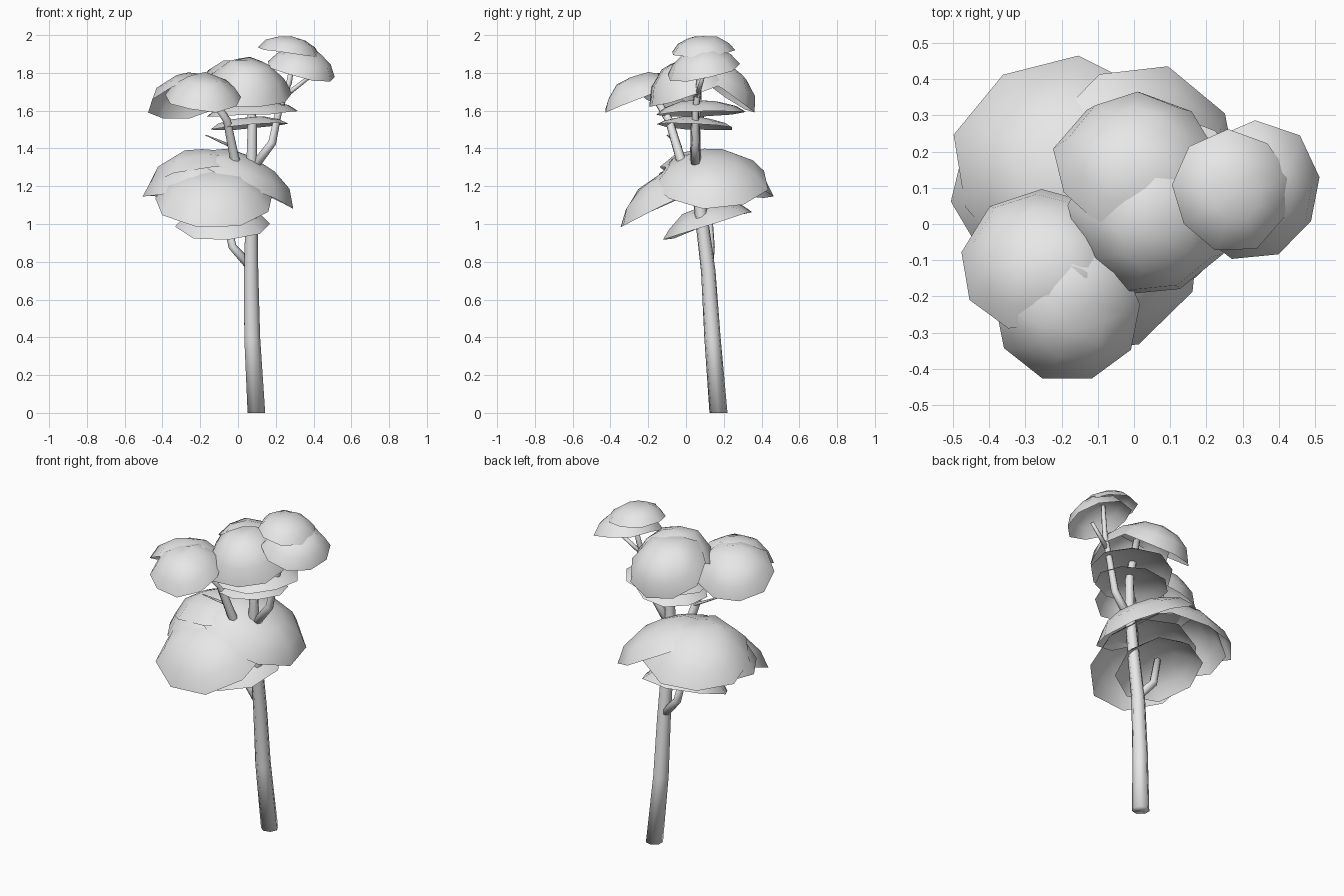
import bpy, bmesh, math, random
from mathutils import Vector, Matrix

random.seed(4)
old = bpy.data.objects.get("Cube")
if old:
    bpy.data.objects.remove(old)

grey = bpy.data.materials.new("pale grey")
grey.use_nodes = True
grey.diffuse_color = (0.8, 0.8, 0.8, 1)
grey.node_tree.nodes["Principled BSDF"].inputs["Base Color"].default_value = (0.8, 0.8, 0.8, 1)


def finish(name, bm):
    mesh = bpy.data.meshes.new(name)
    bm.to_mesh(mesh)
    bm.free()
    mesh.materials.append(grey)
    for p in mesh.polygons:
        p.use_smooth = True
    ob = bpy.data.objects.new(name, mesh)
    bpy.context.collection.objects.link(ob)


def bridge(bm, a, b):
    n = len(a)
    for i in range(n):
        bm.faces.new((a[i], a[(i + 1) % n], b[(i + 1) % n], b[i]))


def limb(name, path, r0, r1, sides=7):
    """Tapered tube along a path."""
    bm = bmesh.new()
    pts = [Vector(p) for p in path]
    rings = []
    for k, p in enumerate(pts):
        d = pts[min(k + 1, len(pts) - 1)] - pts[max(k - 1, 0)]
        if name == "trunk" and k == 0:
            d = Vector((0, 0, 1))
        turn = Vector((0, 0, 1)).rotation_difference(d.normalized())
        r = r0 + (r1 - r0) * k / (len(pts) - 1)
        rings.append([bm.verts.new(p + turn @ Vector((r * math.cos(a), r * math.sin(a), 0)))
                      for a in (math.tau * i / sides for i in range(sides))])
    for a, b in zip(rings, rings[1:]):
        bridge(bm, a, b)
    bm.faces.new(rings[0][::-1])
    bm.faces.new(rings[-1])
    finish(name, bm)


def leaf_cap(name, centre, r, h, slope, sides=9):
    """Open umbrella-like shell; slope is the rise of the rim along x and y."""
    bm = bmesh.new()
    normal = Vector((-slope[0], -slope[1], 1)).normalized()
    turn = Vector((0, 0, 1)).rotation_difference(normal).to_matrix().to_4x4()
    spin = random.random()
    wobble = [random.uniform(0.96, 1.06) for _ in range(sides)]
    rings = []
    for rad, up in ((1, 0), (0.8, 0.5), (0.45, 0.88)):
        rings.append([bm.verts.new((r * rad * wobble[i] * math.cos(a), r * rad * wobble[i] * math.sin(a),
                                    h * up + random.uniform(-0.06, 0.06) * h))
                      for i, a in enumerate(spin + math.tau * j / sides for j in range(sides))])
    for a, b in zip(rings, rings[1:]):
        bridge(bm, a, b)
    tip = bm.verts.new((0, 0, h))
    for i in range(sides):
        bm.faces.new((rings[-1][i], rings[-1][(i + 1) % sides], tip))
    bm.transform(Matrix.Translation(centre) @ turn)
    finish(name, bm)


# Trunk and branches
limb("trunk", [(.095, .172, 0), (.073, .14, .4), (.068, .118, .75), (.07, .08, 1.05),
               (.072, .05, 1.35), (.075, .05, 1.55), (.04, .07, 1.8)], .049, .02)
limb("low_branch", [(.06, .12, .78), (-.03, .13, .88), (-.07, .12, 1.05)], .026, .02)
limb("left_branch", [(.06, .07, 1.1), (-.02, -.03, 1.35), (-.06, -.09, 1.55), (-.16, -.18, 1.7)], .03, .018)
limb("right_branch", [(.08, .05, 1.3), (.18, .05, 1.43), (.215, .05, 1.6), (.27, .07, 1.75), (.3, .09, 1.92)], .026, .012)
limb("right_twig", [(.25, .06, 1.68), (.38, .09, 1.78)], .014, .01)
limb("thin_twig", [(-.03, -.03, 1.41), (-.17, -.1, 1.47)], .01, .003)

# Foliage shells: lower, middle, front-left and top-right clusters
leaf_cap("lower_front_foliage", (-.12, -.06, 1.125), .32, .16, (.0, .52))
leaf_cap("lower_right_foliage", (.01, .13, 1.22), .305, .15, (-.47, .03))
leaf_cap("lower_back_foliage", (-.2, .16, 1.22), .30, .17, (.13, -.27))
leaf_cap("lower_left_foliage", (-.23, .1, 1.21), .275, .15, (.25, .08))
leaf_cap("lower_small_foliage", (-.08, .12, .99), .245, .11, (0, .33), 8)
leaf_cap("middle_back_foliage", (0, .17, 1.715), .22, .14, (.05, -.65))
leaf_cap("middle_front_foliage", (.05, .02, 1.695), .23, .18, (-.08, .33))
leaf_cap("middle_flat_foliage", (.08, .07, 1.585), .235, .07, (.05, .03))
leaf_cap("middle_low_foliage", (.06, .05, 1.515), .2, .05, (.08, -.05))
leaf_cap("left_front_foliage", (-.18, -.25, 1.665), .205, .12, (-.05, .38))
leaf_cap("left_back_foliage", (-.265, -.1, 1.655), .215, .125, (.24, -.47))
leaf_cap("top_foliage", (.27, .09, 1.91), .165, .085, (-.14, .05))
leaf_cap("top_right_foliage", (.335, .09, 1.81), .19, .12, (-.25, .18))
